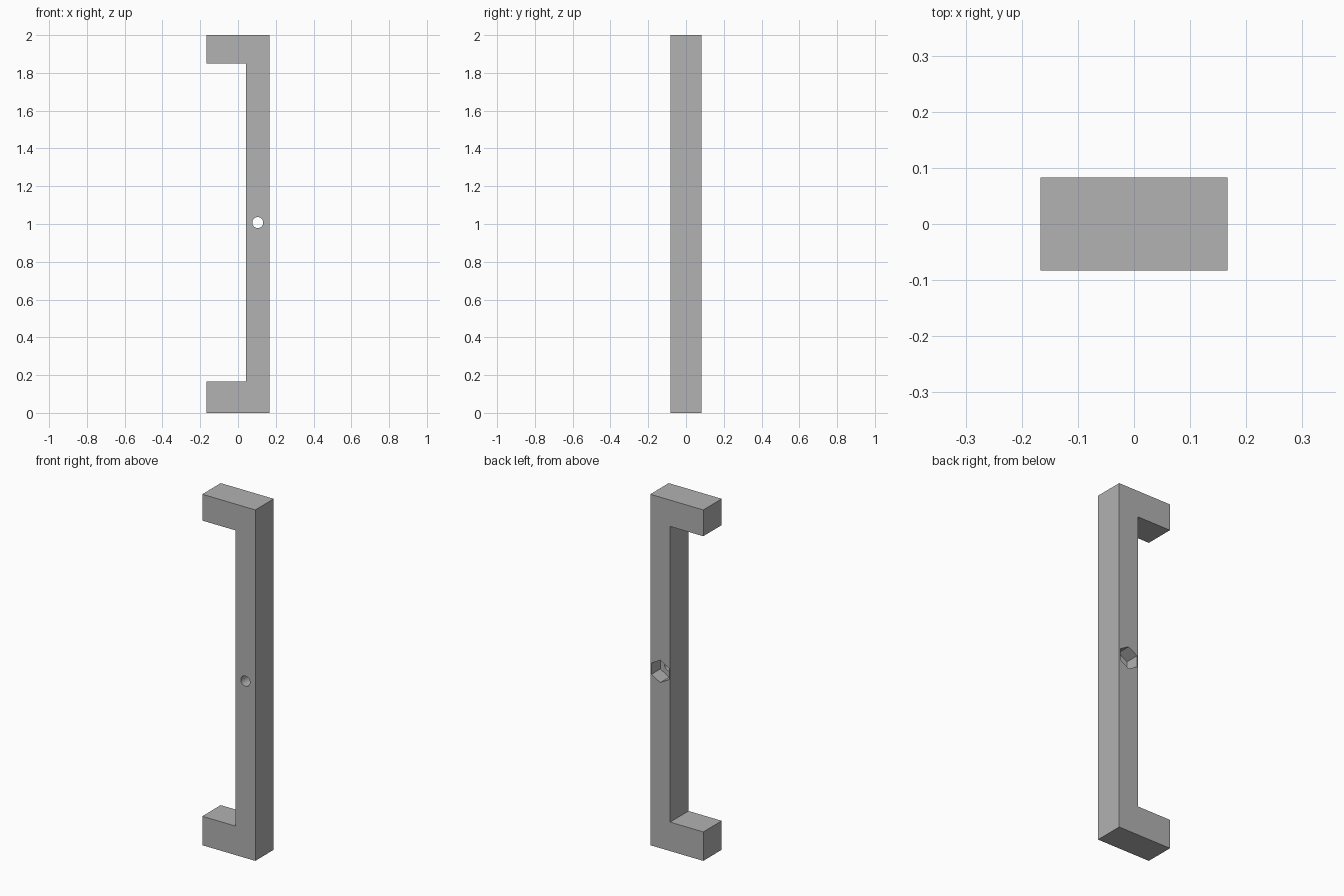
import bpy, bmesh
from math import pi

cube = bpy.data.objects.get("Cube")
if cube:
    bpy.data.objects.remove(cube, do_unlink=True)

HALF_X, HALF_Y, HEIGHT = 0.167, 0.083, 2.0
INNER_X, ARM_LOW, ARM_HIGH = 0.042, 0.165, 1.85
HOLE_X, HOLE_Z = (INNER_X + HALF_X) / 2, (ARM_LOW + ARM_HIGH) / 2

# Single grey plastic
grey = bpy.data.materials.new("grey")
grey.use_nodes = True
colour = (0.445, 0.445, 0.445, 1)
grey.diffuse_color = colour
grey.node_tree.nodes["Principled BSDF"].inputs["Base Color"].default_value = colour

# C-shaped handle: profile extruded from front to back
profile = [(-HALF_X, 0), (HALF_X, 0), (HALF_X, HEIGHT), (-HALF_X, HEIGHT),
           (-HALF_X, ARM_HIGH), (INNER_X, ARM_HIGH), (INNER_X, ARM_LOW), (-HALF_X, ARM_LOW)]
bm = bmesh.new()
face = bm.faces.new([bm.verts.new((x, -HALF_Y, z)) for x, z in profile])
moved = bmesh.ops.extrude_face_region(bm, geom=[face])["geom"]
bmesh.ops.translate(bm, vec=(0, 2 * HALF_Y, 0),
                    verts=[v for v in moved if isinstance(v, bmesh.types.BMVert)])
bmesh.ops.recalc_face_normals(bm, faces=bm.faces)
mesh = bpy.data.meshes.new("handle")
bm.to_mesh(mesh)
bm.free()
handle = bpy.data.objects.new("handle", mesh)
bpy.context.collection.objects.link(handle)
mesh.materials.append(grey)


def drill(name, sides, radius, y_from, y_to):
    """Cut a prism running along y out of the grip."""
    bpy.ops.mesh.primitive_cylinder_add(
        vertices=sides, radius=radius, depth=y_to - y_from,
        location=(HOLE_X, (y_from + y_to) / 2, HOLE_Z), rotation=(pi / 2, 0, 0))
    cutter = bpy.context.object
    cutter.name = name
    cutter.hide_render = True
    cutter.data.materials.append(grey)
    cut = handle.modifiers.new(name, "BOOLEAN")
    cut.operation, cut.solver, cut.object = "DIFFERENCE", "EXACT", cutter
    bpy.ops.object.select_all(action="DESELECT")
    handle.select_set(True)
    bpy.context.view_layer.objects.active = handle
    bpy.ops.object.modifier_apply(modifier=name)
    bpy.data.objects.remove(cutter, do_unlink=True)


# Round screw hole right through, hexagonal nut pocket in the back
drill("screw_hole", 32, 0.029, -0.2, 0.2)
drill("nut_pocket", 6, 0.064, HALF_Y - 0.08, 0.2)

bpy.ops.object.shade_smooth_by_angle(angle=pi / 6)
